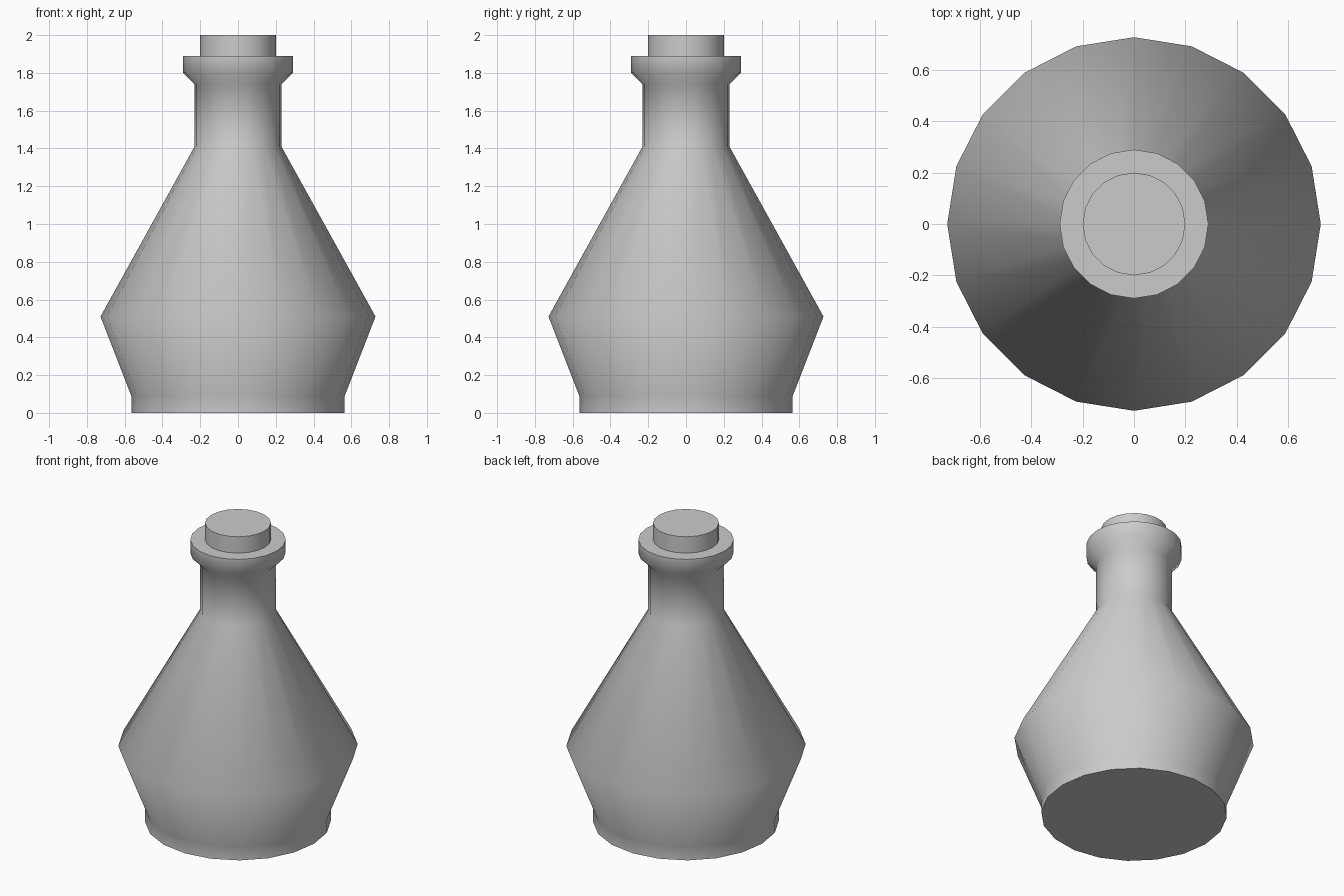
import bpy, bmesh
from math import cos, sin, tau, radians

if "Cube" in bpy.data.objects:
    bpy.data.objects.remove(bpy.data.objects["Cube"])

SIDES = 20


def lathe(name, profile):
    """Closed solid of revolution from (radius, z) points, bottom to top."""
    bm = bmesh.new()
    rings = [[bm.verts.new((r * cos(tau * i / SIDES), r * sin(tau * i / SIDES), z))
              for i in range(SIDES)] for r, z in profile]
    for low, high in zip(rings, rings[1:]):
        for i in range(SIDES):
            j = (i + 1) % SIDES
            bm.faces.new((low[i], low[j], high[j], high[i]))
    bm.faces.new(rings[0][::-1])
    bm.faces.new(rings[-1])
    mesh = bpy.data.meshes.new(name)
    bm.to_mesh(mesh)
    bm.free()
    obj = bpy.data.objects.new(name, mesh)
    bpy.context.collection.objects.link(obj)
    bpy.ops.object.select_all(action='DESELECT')
    obj.select_set(True)
    bpy.context.view_layer.objects.active = obj
    bpy.ops.object.shade_smooth_by_angle(angle=radians(60))
    return obj


# Flask: foot, wide belly, sloping shoulder, neck and flared lip
lathe("flask", [(0.565, 0), (0.565, 0.09), (0.728, 0.51), (0.23, 1.41),
                (0.23, 1.74), (0.29, 1.80), (0.29, 1.89)])

# Stopper set into the mouth
lathe("stopper", [(0.20, 1.88), (0.20, 2.0)])
